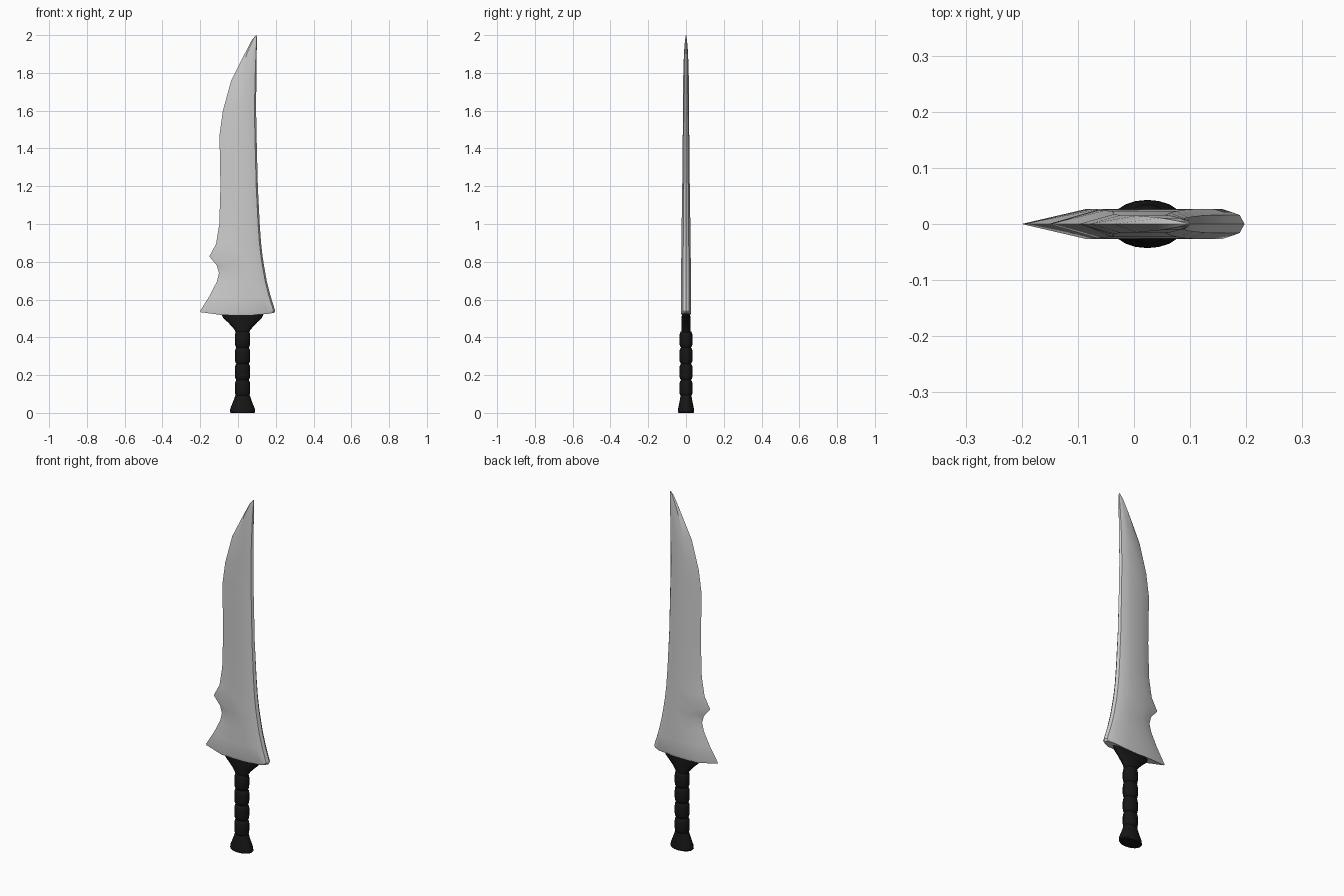
import bpy, bmesh, math


def loft(name, rings, color=None, angle=30):
    """Skin closed rings of equal length and cap both ends."""
    bm = bmesh.new()
    loops = [[bm.verts.new(p) for p in ring] for ring in rings]
    n = len(loops[0])
    for a, b in zip(loops, loops[1:]):
        for i in range(n):
            j = (i + 1) % n
            bm.faces.new((a[i], a[j], b[j], b[i]))
    bm.faces.new(loops[0][::-1])
    bm.faces.new(loops[-1])
    bmesh.ops.recalc_face_normals(bm, faces=bm.faces)
    mesh = bpy.data.meshes.new(name)
    bm.to_mesh(mesh)
    bm.free()
    ob = bpy.data.objects.new(name, mesh)
    bpy.context.collection.objects.link(ob)
    if color:
        mesh.materials.append(color)
    bpy.ops.object.select_all(action='DESELECT')
    ob.select_set(True)
    bpy.context.view_layer.objects.active = ob
    bpy.ops.object.shade_smooth_by_angle(angle=math.radians(angle))
    return ob


def oval(rx, ry, z, n=20, cx=0.024):
    return [(cx + rx * math.cos(2 * math.pi * i / n),
             ry * math.sin(2 * math.pi * i / n), z) for i in range(n)]


# Blade: cutting edge x, z / bevel line x, z / spine x, z / half thickness
stations = [
    (-0.197, 0.533, -0.085, 0.518, 0.190, 0.528, 0.024),
    (-0.200, 0.540, -0.084, 0.530, 0.197, 0.540, 0.027),
    (-0.150, 0.620, -0.060, 0.610, 0.172, 0.620, 0.027),
    (-0.112, 0.695, -0.038, 0.690, 0.152, 0.700, 0.027),
    (-0.101, 0.740, -0.032, 0.735, 0.143, 0.750, 0.026),
    (-0.112, 0.780, -0.040, 0.780, 0.136, 0.790, 0.026),
    (-0.152, 0.828, -0.066, 0.822, 0.130, 0.830, 0.025),
    (-0.116, 0.895, -0.052, 0.900, 0.122, 0.900, 0.024),
    (-0.099, 1.000, -0.040, 1.000, 0.115, 1.000, 0.023),
    (-0.093, 1.200, -0.036, 1.200, 0.105, 1.200, 0.020),
    (-0.098, 1.470, -0.037, 1.490, 0.098, 1.480, 0.017),
    (-0.080, 1.600, -0.023, 1.620, 0.096, 1.600, 0.016),
    (-0.036, 1.760, 0.004, 1.770, 0.097, 1.760, 0.015),
    (0.035, 1.900, 0.048, 1.905, 0.099, 1.900, 0.011),
    (0.074, 1.975, 0.080, 1.977, 0.100, 1.975, 0.005),
    (0.095, 1.999, 0.096, 2.000, 0.099, 1.999, 0.001),
]
rings = []
for ex, ez, bx, bz, sx, sz, t in stations:
    r = min(0.04, 0.35 * (sx - bx))
    mx, mz = (bx + sx) / 2, bz
    half = [(bx, t, bz), (mx, t, mz), (sx - r, t, (bz + sz) / 2),
            (sx - 0.22 * r, 0.6 * t, sz)]
    rings.append([(ex, 0, ez)] + half + [(sx, 0, sz)]
                 + [(x, -y, z) for x, y, z in half[::-1]])
loft("blade", rings, angle=24)

# Dark hilt material
black = bpy.data.materials.new("dark_hilt")
black.diffuse_color = (0.008, 0.008, 0.008, 1)

# Flared pommel
loft("pommel", [oval(*p) for p in [
    (0.062, 0.040, 0.0), (0.067, 0.043, 0.006), (0.065, 0.042, 0.022),
    (0.049, 0.034, 0.062), (0.040, 0.029, 0.088), (0.036, 0.027, 0.10)]], black)

# Grip wraps
for k in range(4):
    z0, z1 = 0.088 + k * 0.086, 0.174 + k * 0.086
    loft(f"grip_wrap_{k + 1}", [
        oval(0.033, 0.026, z0), oval(0.038, 0.032, z0 + 0.008),
        oval(0.040, 0.035, z0 + 0.022), oval(0.040, 0.035, z1 - 0.022),
        oval(0.038, 0.032, z1 - 0.008), oval(0.033, 0.026, z1)], black)

# Collar flaring into the blade
loft("collar", [oval(*p) for p in [
    (0.035, 0.024, 0.42), (0.040, 0.025, 0.437), (0.056, 0.025, 0.457),
    (0.078, 0.024, 0.480), (0.102, 0.023, 0.502), (0.112, 0.022, 0.524)]], black)
